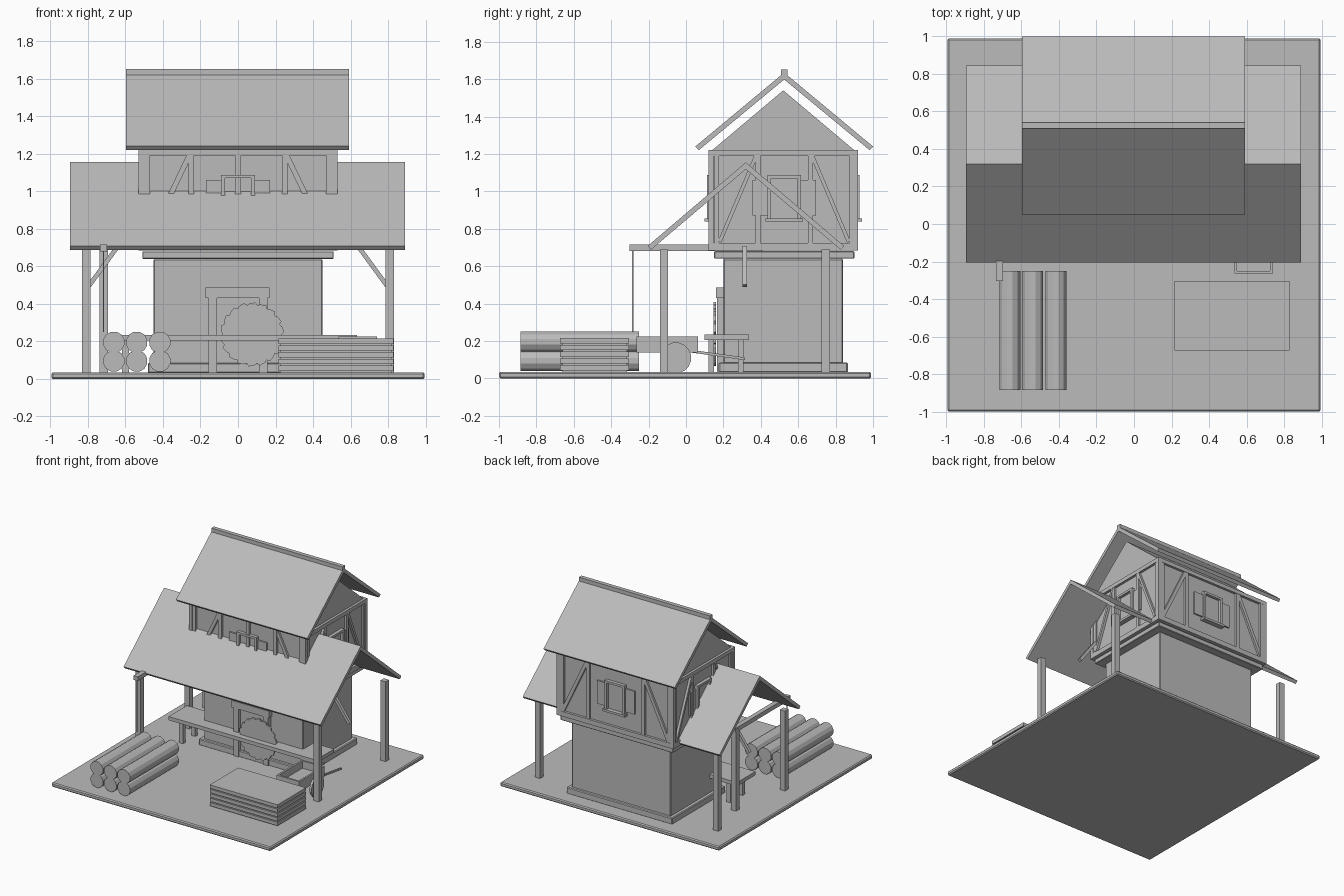
import bpy, bmesh, math
from mathutils import Vector, Matrix

if "Cube" in bpy.data.objects:
    bpy.data.objects.remove(bpy.data.objects["Cube"])

grey = bpy.data.materials.new("plain_grey")
grey.diffuse_color = (0.5, 0.5, 0.5, 1)
grey.use_nodes = True
grey.node_tree.nodes["Principled BSDF"].inputs["Base Color"].default_value = grey.diffuse_color


def finish(name, bm):
    bmesh.ops.recalc_face_normals(bm, faces=bm.faces)
    me = bpy.data.meshes.new(name)
    bm.to_mesh(me)
    bm.free()
    me.materials.append(grey)
    ob = bpy.data.objects.new(name, me)
    bpy.context.collection.objects.link(ob)
    return ob


def box(name, x0, x1, y0, y1, z0, z1, bevel=0):
    bm = bmesh.new()
    bmesh.ops.create_cube(bm, size=1)
    for v in bm.verts:
        v.co = Vector(((x0 + x1) / 2 + v.co.x * (x1 - x0),
                       (y0 + y1) / 2 + v.co.y * (y1 - y0),
                       (z0 + z1) / 2 + v.co.z * (z1 - z0)))
    if bevel:
        bmesh.ops.bevel(bm, geom=bm.edges[:], offset=bevel, segments=1, affect='EDGES')
    return finish(name, bm)


def beam(name, a, b, w, d):
    """Rectangular bar from a to b."""
    a, b = Vector(a), Vector(b)
    bm = bmesh.new()
    bmesh.ops.create_cube(bm, size=1)
    rot = (b - a).to_track_quat('Z', 'Y').to_matrix().to_4x4()
    m = Matrix.Translation((a + b) / 2) @ rot @ Matrix.Diagonal((w, d, (b - a).length, 1))
    bmesh.ops.transform(bm, matrix=m, verts=bm.verts)
    return finish(name, bm)


def prism(name, pts, lo, hi, axis):
    """Profile in the plane across axis, extruded along it."""
    bm = bmesh.new()
    def at(p, t):
        return (t, p[0], p[1]) if axis == 'x' else (p[0], t, p[1])
    f = bm.faces.new([bm.verts.new(at(p, lo)) for p in pts])
    ext = bmesh.ops.extrude_face_region(bm, geom=[f])
    shift = Vector(at((0, 0), hi - lo))
    for v in ext['geom']:
        if isinstance(v, bmesh.types.BMVert):
            v.co += shift
    return finish(name, bm)


def circle(cx, cz, r, n):
    return [(cx + r * math.cos(2 * math.pi * (i + .5) / n),
             cz + r * math.sin(2 * math.pi * (i + .5) / n)) for i in range(n)]


# Ground and stone storey
box("ground_slab", -.995, .995, -1, .99, 0, .035, .008)
box("stone_plinth", -.48, .48, .175, .865, .03, .085, .006)
box("stone_storey", -.45, .45, .2, .84, .03, .64, .006)
box("stone_cap", -.51, .51, .15, .9, .64, .68, .004)

# Upper storey: walls with gable
prism("upper_walls", [(.14, .69), (.9, .69), (.9, 1.22), (.52, 1.54), (.14, 1.22)], -.51, .51, 'x')
for z0, z1 in ((.685, .725), (1.19, 1.222)):
    for y in (.12, .885):
        box("wall_plate", -.53, .53, y, y + .035, z0, z1)
    for x in (-.53, .495):
        box("wall_plate_side", x, x + .035, .12, .92, z0, z1)
for x in (-.515, .515):
    for y in (.135, .905):
        box("corner_post", x - .015, x + .015, y - .015, y + .015, .72, 1.2)


def window(put):
    """Framed window; put(u0,u1,z0,z1,depth) lays a plate on a wall."""
    for s in (-1, 1):
        put("window_frame", s * .08, .01, .85, 1.085, .028)
        put("shutter", s * .13, .04, .87, 1.06, .012)
    put("window_head", 0, .09, 1.07, 1.088, .028)
    put("window_sill", 0, .1, .838, .856, .04)
    put("window_pane", 0, .07, .856, 1.07, .005)


# Long walls: studs, braces, windows
for y, s in ((.14, -1), (.9, 1)):
    def put(name, u, hw, z0, z1, d, y=y, s=s):
        a, b = sorted((y, y + s * d))
        box(name, u - hw, u + hw, a, b, z0, z1)
    window(put)
    for x in (-.485, -.25, 0, .25, .485):
        if x or s < 0:
            put("stud", x, .015, .72, 1.195, .018)
    for m in (-1, 1):
        beam("wall_brace", (m * .26, y + s * .006, 1.19), (m * .48, y + s * .006, .73), .02, .028)

# Gable walls: studs, braces, windows
for x, s in ((-.51, -1), (.51, 1)):
    def put(name, u, hw, z0, z1, d, x=x, s=s):
        a, b = sorted((x, x + s * d))
        box(name, a, b, .525 + u - hw, .525 + u + hw, z0, z1)
    window(put)
    for m in (-1, 1):
        put("gable_stud", m * .14, .014, .72, 1.195, .018)
        put("gable_end_stud", m * .36, .012, .72, 1.195, .014)
        beam("gable_brace", (x + s * .006, .525 + m * .15, 1.19),
             (x + s * .006, .525 + m * .345, .73), .028, .02)

# Roofs: pairs of separate sloping slabs
for name, x0, x1, mid, half, eave, top in (("upper_roof", -.598, .593, .525, .475, 1.24, 1.635),
                                           ("lower_roof", -.895, .89, .32, .525, .708, 1.155)):
    for s in (-1, 1):
        prism(name, [(mid + s * half, eave), (mid, top), (mid, top - .037),
                     (mid + s * (half - .018), eave - .02)], x0, x1, 'x')
box("ridge_cap", -.598, .593, .508, .542, 1.615, 1.652)

# Posts under the lower roof, with braces
for s in (-1, 1):
    x = s * .808
    for y, top in ((-.118, .72), (.747, .72)):
        box("roof_post", x - .023, x + .023, y - .022, y + .022, .03, top - .03)
    beam("post_brace", (s * .795, .313, .495), (s * .645, .313, .7), .024, .024)

# Hoist on the left
box("hoist_post", -.737, -.693, .36, .404, .03, .7)
box("hoist_arm", -.735, -.697, -.303, .41, .68, .715)
box("hoist_rope", -.719, -.713, -.288, -.282, .25, .69)

# Doorway
for s in (-1, 1):
    box("door_post", s * .135 - .023, s * .135 + .023, .165, .21, .03, .435)
box("door_lintel", -.173, .167, .16, .21, .43, .487)
box("door_leaf", -.115, .115, .192, .205, .03, .43)

# Long sawing bench and toothed blade
box("bench_top", -.7, .635, .1, .338, .205, .235)
for x in (-.6, .53):
    for y in (.135, .292):
        box("bench_leg", x - .018, x + .018, y - .015, y + .015, .03, .21)
teeth = 18
blade = []
for i in range(teeth):
    for k, r in ((0, .158), (.2, .172), (.75, .165), (.95, .158)):
        a = 2 * math.pi * (i + k) / teeth
        blade.append((.075 + r * math.cos(a), .237 + r * math.sin(a)))
prism("saw_blade", blade, .148, .16, 'y')

# Handcart
box("cart_floor", .535, .74, -.265, .065, .138, .165)
for x in (.535, .725):
    box("cart_side", x, x + .015, -.265, .065, .138, .225)
for y in (-.265, .05):
    box("cart_end", .535, .74, y, y + .015, .138, .225)
for x in (.515, .745):
    prism("cart_wheel", circle(-.055, .11, .083, 16), x, x + .018, 'x')
for x in (.56, .715):
    beam("cart_handle", (x, .03, .145), (x, .315, .105), .014, .014)

# Plank stack
for i in range(5):
    z = .043 + i * .036
    box("stacked_plank", .215, .83, -.673, -.305, z, z + .028)
box("plank_spacer", .225, .82, -.66, -.315, .03, .2)

# Log pile
for x in (-.662, -.54, -.417):
    for z in (.095, .195):
        prism("log", circle(x, z, .058, 12), -.885, -.25, 'y')
